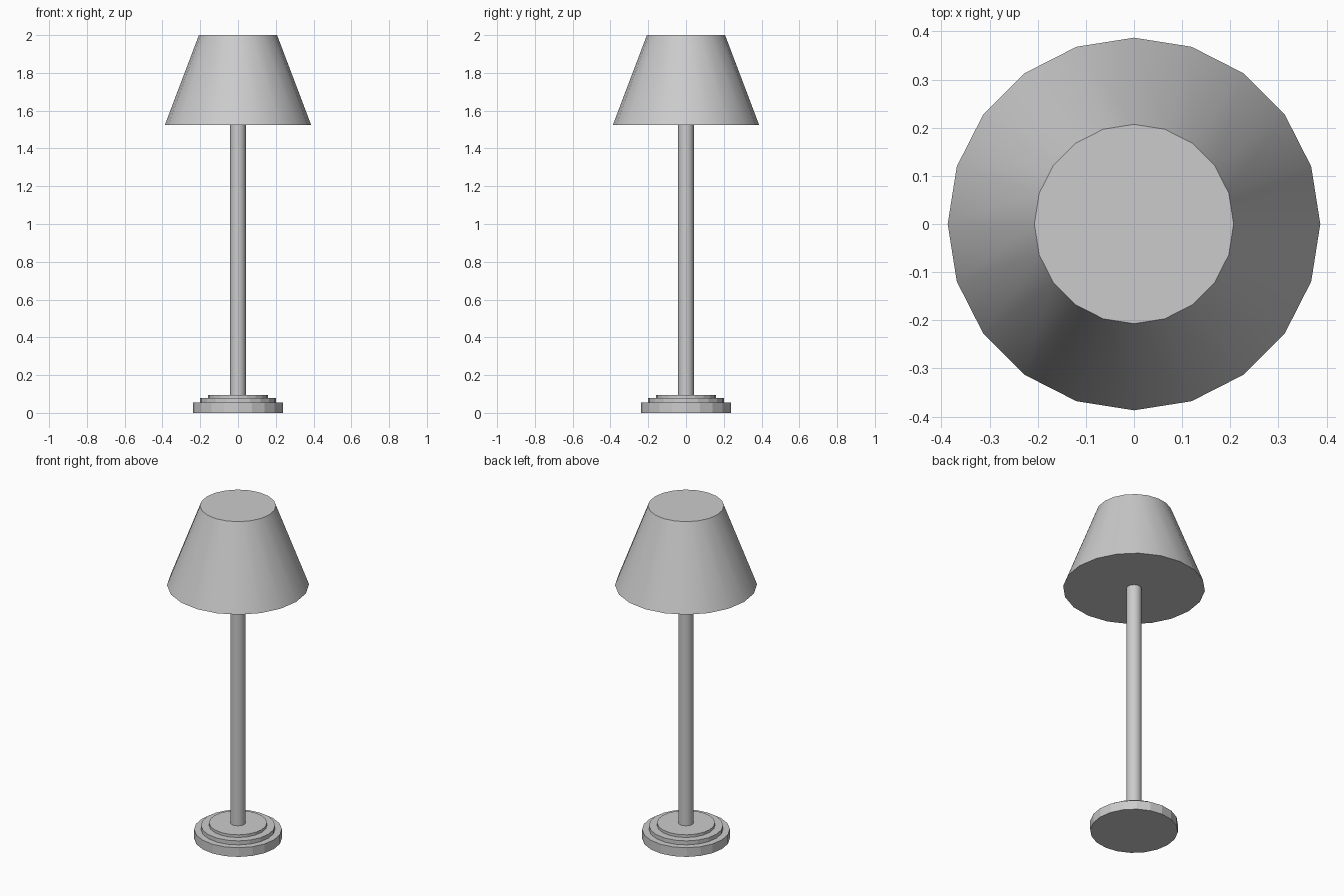
import bpy
from math import radians

if "Cube" in bpy.data.objects:
    bpy.data.objects.remove(bpy.data.objects["Cube"])

SIDES = 20


def frustum(name, z0, z1, r0, r1, smooth):
    """Capped 20-sided round part from height z0 to z1."""
    bpy.ops.mesh.primitive_cone_add(vertices=SIDES, radius1=r0, radius2=r1,
                                    depth=z1 - z0, location=(0, 0, (z0 + z1) / 2))
    obj = bpy.context.object
    obj.name = name
    if smooth:
        bpy.ops.object.shade_smooth_by_angle(angle=radians(30))
    return obj


# Stepped base
frustum("base_lower", 0.0, 0.055, 0.239, 0.239, False)
frustum("base_middle", 0.055, 0.079, 0.202, 0.202, False)
frustum("base_upper", 0.079, 0.095, 0.158, 0.158, False)

# Pole
frustum("pole", 0.095, 1.525, 0.042, 0.042, True)

# Closed tapered shade
frustum("lamp_shade", 1.525, 2.0, 0.387, 0.207, True)
